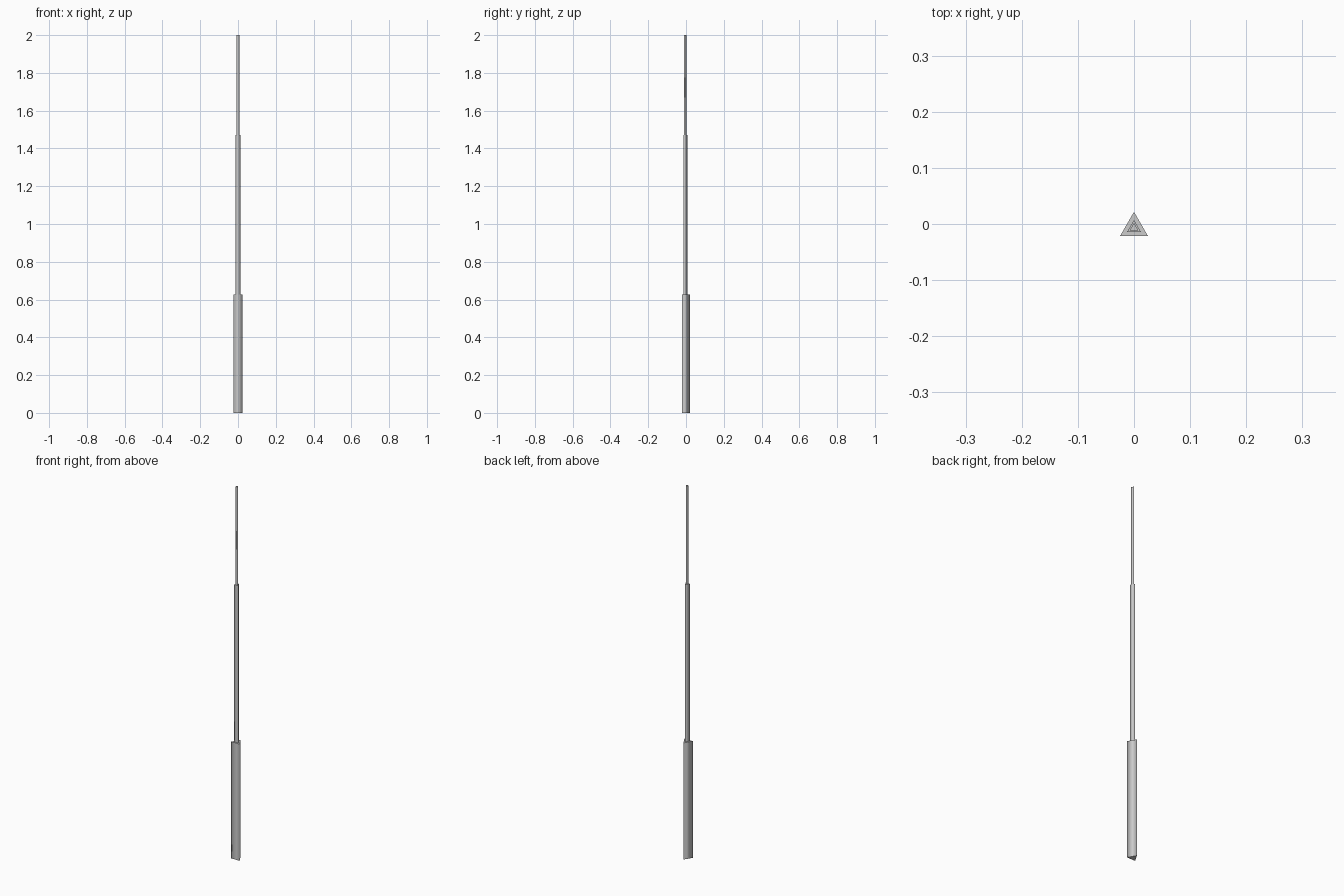
import bpy, math

if "Cube" in bpy.data.objects:
    bpy.data.objects.remove(bpy.data.objects["Cube"])

CENTRE_Y = -0.0072  # triangle axis, so the widest section's bounds centre on y = 0


def mast_section(name, radius, z0, z1):
    """Three-sided tube with one corner pointing to +y."""
    ring = [(radius * math.cos(math.pi / 2 + i * math.tau / 3),
             CENTRE_Y + radius * math.sin(math.pi / 2 + i * math.tau / 3))
            for i in range(3)]
    verts = [(x, y, z) for z in (z0, z1) for x, y in ring]
    sides = [(i, (i + 1) % 3, (i + 1) % 3 + 3, i + 3) for i in range(3)]
    mesh = bpy.data.meshes.new(name)
    mesh.from_pydata(verts, [], sides + [(2, 1, 0), (3, 4, 5)])
    # sides shade softly around the tube, end caps stay flat
    for poly in mesh.polygons:
        poly.use_smooth = len(poly.vertices) == 4
    obj = bpy.data.objects.new(name, mesh)
    bpy.context.collection.objects.link(obj)
    return obj


# Telescoping sections, thick to thin
mast_section("base_section", 0.0289, 0.0, 0.627)
mast_section("middle_section", 0.0144, 0.627, 1.472)
mast_section("tip_section", 0.0090, 1.472, 2.0)
